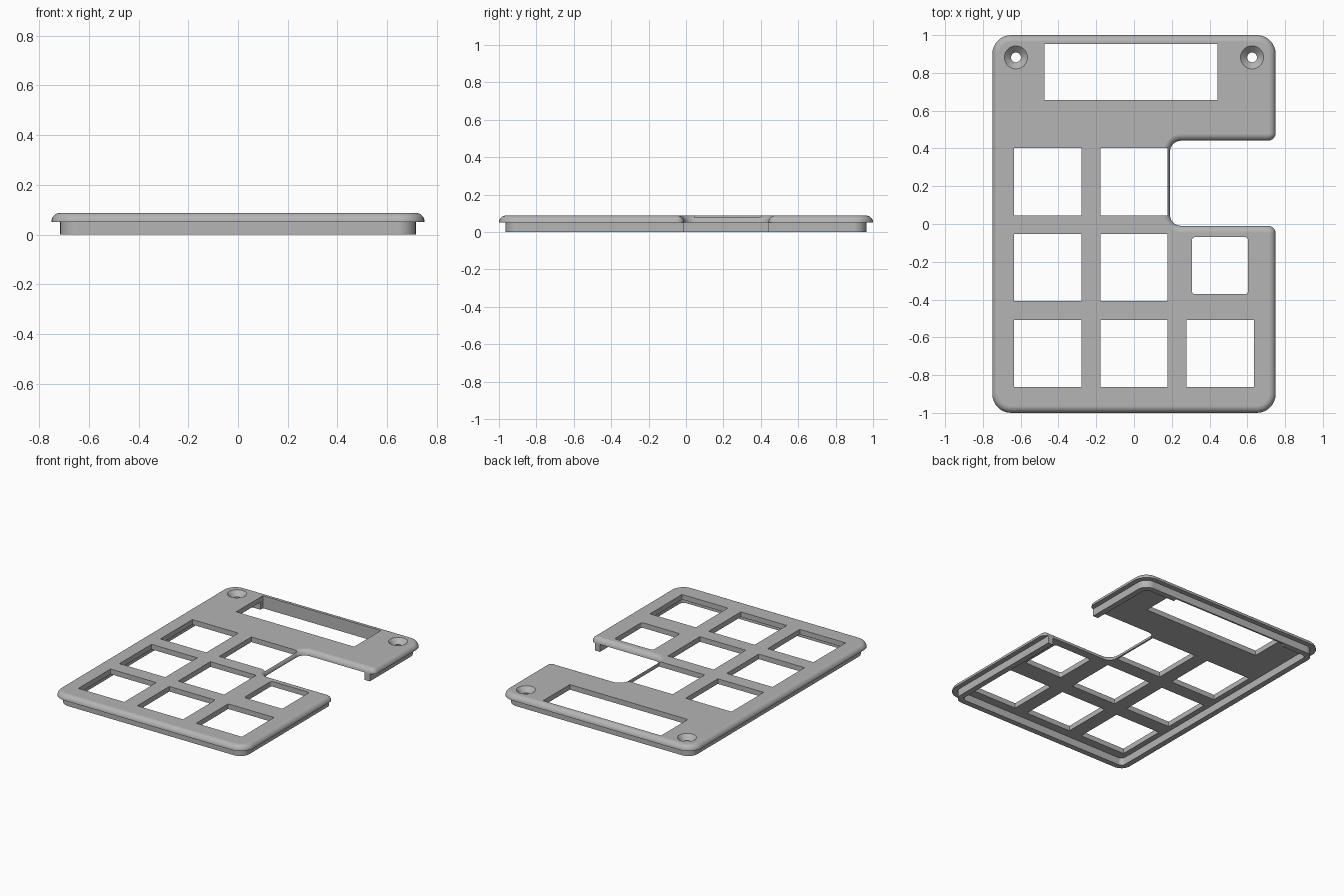
import bpy, bmesh, math
from mathutils import Vector

if "Cube" in bpy.data.objects:
    bpy.data.objects.remove(bpy.data.objects["Cube"])

grey = bpy.data.materials.new("plain grey")
grey.use_nodes = True
grey.diffuse_color = (0.46, 0.46, 0.46, 1)
grey.node_tree.nodes["Principled BSDF"].inputs["Base Color"].default_value = grey.diffuse_color

UNDER, TOP = 0.052, 0.088      # underside and top of the plate
ROUND = TOP - UNDER            # radius of the rounded top edge
NOTCH_X, NOTCH_LOW, NOTCH_HIGH = 0.19, -0.01, 0.441


def outline(corners, inset=0.0, steps=8):
    """Counter-clockwise outline with rounded (x, y, radius) corners, moved inwards by inset."""
    points = []
    for i, (x, y, r) in enumerate(corners):
        here = Vector((x, y))
        before = Vector(corners[i - 1][:2])
        after = Vector(corners[(i + 1) % len(corners)][:2])
        d_in, d_out = (here - before).normalized(), (after - here).normalized()
        side = 1 if d_in.cross(d_out) > 0 else -1
        centre = here + (d_out - d_in) * r
        for k in range(steps + 1):
            t = math.pi / 2 * k / steps
            points.append(centre + (d_in * math.sin(t) - d_out * math.cos(t)) * (r - side * inset))
    return points


def rectangle(x0, x1, y0, y1, r):
    return [(x0, y0, r), (x1, y0, r), (x1, y1, r), (x0, y1, r)]


def circle(x, y, r, n=32):
    return [Vector((x + r * math.cos(math.tau * k / n), y + r * math.sin(math.tau * k / n)))
            for k in range(n)]


def add_stack(bm, layers):
    """Closed solid through a stack of (outline, height) layers."""
    rings = [[bm.verts.new((p.x, p.y, z)) for p in pts] for pts, z in layers]
    for low, high in zip(rings, rings[1:]):
        for i in range(len(low)):
            j = (i + 1) % len(low)
            bm.faces.new((low[i], low[j], high[j], high[i]))
    bm.faces.new(rings[0][::-1])
    bm.faces.new(rings[-1])


def add_block(bm, x0, x1, y0, y1, z0=-0.1, z1=0.2):
    pts = [Vector(p) for p in ((x0, y0), (x1, y0), (x1, y1), (x0, y1))]
    add_stack(bm, [(pts, z0), (pts, z1)])


def make_object(name, bm):
    mesh = bpy.data.meshes.new(name)
    bmesh.ops.recalc_face_normals(bm, faces=bm.faces[:])
    bm.to_mesh(mesh)
    bm.free()
    mesh.materials.append(grey)
    obj = bpy.data.objects.new(name, mesh)
    bpy.context.collection.objects.link(obj)
    return obj


def cut(obj, cutter):
    """Subtract the cutter, apply, and set the shading."""
    bpy.ops.object.select_all(action='DESELECT')
    bpy.context.view_layer.objects.active = obj
    obj.select_set(True)
    mod = obj.modifiers.new("openings", 'BOOLEAN')
    mod.operation, mod.solver, mod.object = 'DIFFERENCE', 'EXACT', cutter
    bpy.ops.object.modifier_apply(modifier=mod.name)
    bpy.ops.object.shade_smooth_by_angle(angle=math.radians(30))
    obj.modifiers.new("flat top", 'WEIGHTED_NORMAL').keep_sharp = True
    bpy.data.objects.remove(cutter)


# Cover plate: notched outline with a rounded top edge
shape = [(-0.75, -1, 0.1), (0.75, -1, 0.1),
         (0.75, NOTCH_LOW, 0.04), (NOTCH_X, NOTCH_LOW, 0.06),
         (NOTCH_X, NOTCH_HIGH, 0.06), (0.75, NOTCH_HIGH, 0.04),
         (0.75, 1, 0.1), (-0.75, 1, 0.1)]
layers = [(outline(shape), UNDER)]
for k in range(1, 9):
    a = math.pi / 2 * k / 8
    layers.append((outline(shape, ROUND * (1 - math.cos(a))), UNDER + ROUND * math.sin(a)))
bm = bmesh.new()
add_stack(bm, layers)
plate = make_object("cover_plate", bm)

# Openings in the plate: key holes, small hole, display window, screw holes
window = (-0.474, 0.442, 0.657, 0.953)
half = 0.178
bm = bmesh.new()
for row, y in enumerate((0.224, -0.23, -0.685)):
    for col, x in enumerate((-0.457, 0, 0.457)):
        if col < 2 or row == 2:
            add_block(bm, x - half, x + half, y - half, y + half)
small = outline(rectangle(0.307, 0.604, -0.371, -0.07, 0.015), steps=4)
add_stack(bm, [(small, -0.1), (small, 0.2)])
add_block(bm, *window)
for x in (-0.625, 0.625):
    add_stack(bm, [(circle(x, 0.882, r), z) for r, z in
                   ((0.026, 0.0), (0.026, UNDER + 0.002), (0.061, TOP), (0.061, 0.12))])
cut(plate, make_object("plate_cutter", bm))

# Skirt: thin wall under the rim, open at the notch and grazed by the window
rim = rectangle(-0.715, 0.715, -0.965, 0.965, 0.07)
bm = bmesh.new()
add_stack(bm, [(outline(rim), 0), (outline(rim), UNDER)])
skirt = make_object("skirt", bm)
bm = bmesh.new()
inner = outline(rim, 0.04)
add_stack(bm, [(inner, -0.1), (inner, 0.2)])
hollow = make_object("hollow_cutter", bm)
cut(skirt, hollow)
skirt.modifiers.clear()
bm = bmesh.new()
add_block(bm, 0.5, 1, NOTCH_LOW, NOTCH_HIGH)
add_block(bm, *window)
cut(skirt, make_object("gap_cutter", bm))
